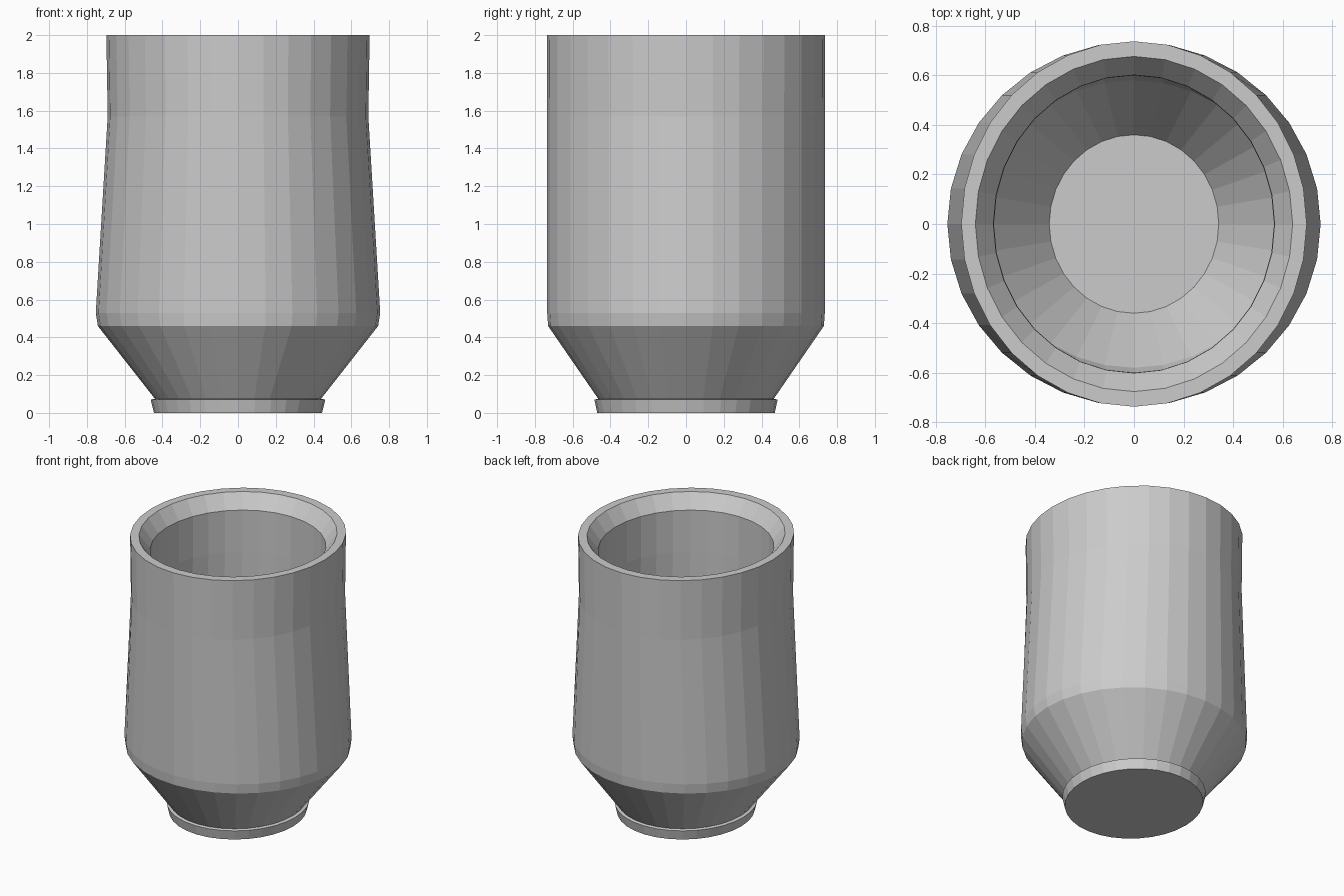
import bpy, bmesh, math

if "Cube" in bpy.data.objects:
    bpy.data.objects.remove(bpy.data.objects["Cube"])

SIDES = 32

# Elliptical rings (x radius, y radius, height): up the outside, over the rim, down the inside
PROFILE = [
    (0.445, 0.47, 0.0), (0.462, 0.485, 0.07),      # foot ring
    (0.44, 0.465, 0.075), (0.742, 0.73, 0.46),     # tapered base
    (0.753, 0.735, 0.53), (0.69, 0.735, 1.57),     # body
    (0.697, 0.737, 2.0), (0.64, 0.676, 2.0),       # rim
    (0.567, 0.601, 1.90), (0.565, 0.60, 1.60),     # inner neck
    (0.62, 0.598, 0.56), (0.605, 0.58, 0.50),      # inner wall
    (0.342, 0.36, 0.155),                          # inside floor
]


def lathe(name, profile):
    bm = bmesh.new()
    rings = []
    for rx, ry, z in profile:
        angles = [2 * math.pi * i / SIDES for i in range(SIDES)]
        rings.append([bm.verts.new((rx * math.cos(a), ry * math.sin(a), z)) for a in angles])
    for low, high in zip(rings, rings[1:]):
        for i in range(SIDES):
            j = (i + 1) % SIDES
            bm.faces.new((low[i], low[j], high[j], high[i]))
    # underside and inside floor
    bm.faces.new(rings[0][::-1])
    bm.faces.new(rings[-1])
    bmesh.ops.recalc_face_normals(bm, faces=bm.faces)
    mesh = bpy.data.meshes.new(name)
    bm.to_mesh(mesh)
    bm.free()
    obj = bpy.data.objects.new(name, mesh)
    bpy.context.collection.objects.link(obj)
    return obj


lathe("cup", PROFILE)
